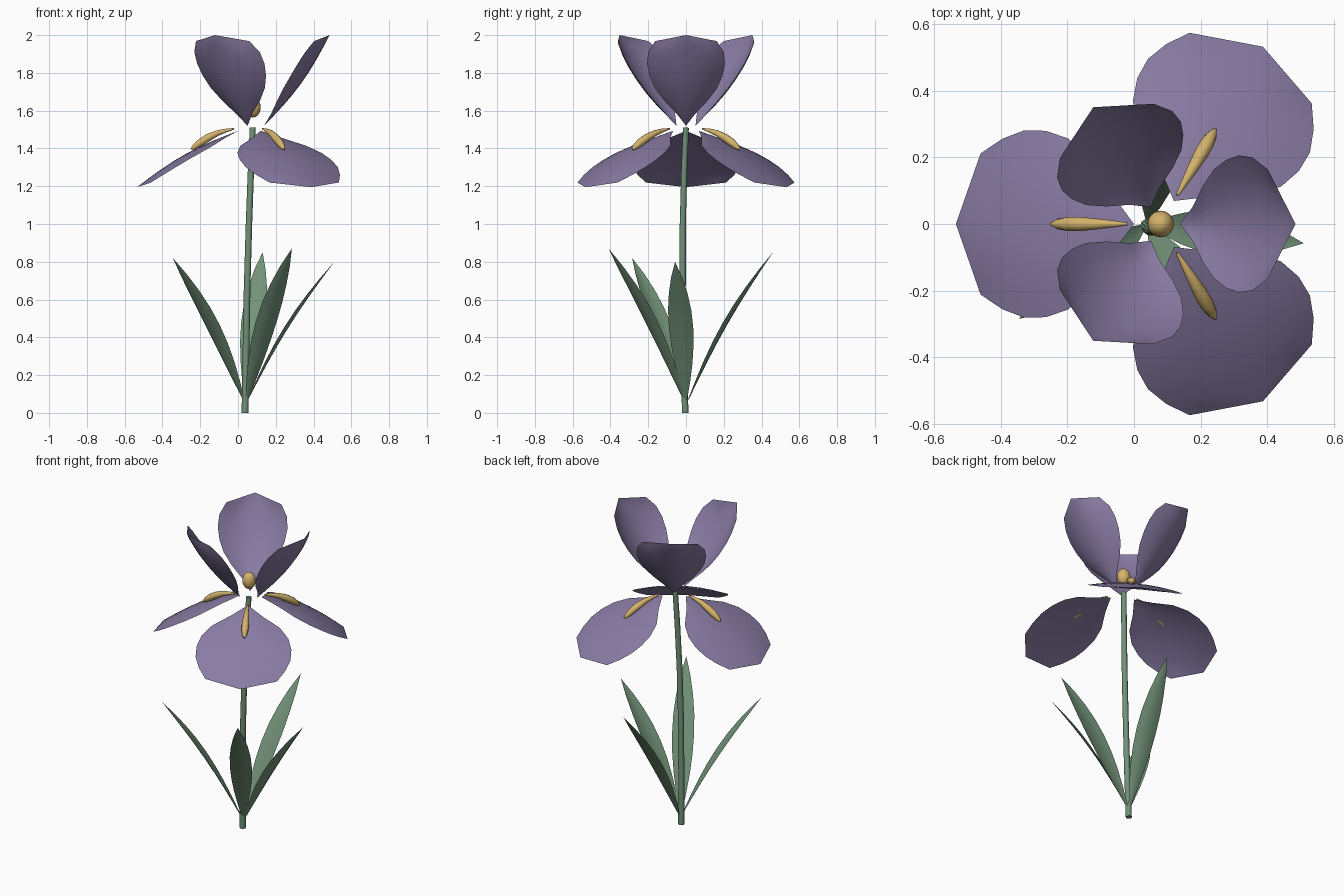
import bpy, bmesh, math
from mathutils import Vector

if "Cube" in bpy.data.objects:
    bpy.data.objects.remove(bpy.data.objects["Cube"])


def mat(name, rgb):
    m = bpy.data.materials.new(name)
    m.diffuse_color = (*rgb, 1)
    m.use_nodes = True
    m.node_tree.nodes["Principled BSDF"].inputs["Base Color"].default_value = m.diffuse_color
    return m


PURPLE = mat("petal_purple", (0.25, 0.20, 0.37))
GOLD = mat("golden_yellow", (0.66, 0.45, 0.15))
GREEN = mat("leaf_green", (0.17, 0.29, 0.19))


def finish(name, bm, material):
    me = bpy.data.meshes.new(name)
    bm.to_mesh(me)
    bm.free()
    me.materials.append(material)
    for p in me.polygons:
        p.use_smooth = True
    ob = bpy.data.objects.new(name, me)
    bpy.context.collection.objects.link(ob)
    return ob


def blade(name, origin, angle, start, end, widths, arch, cup, material, cols=8):
    """Curved sheet from start to end (radius, height), pointing along angle.
    arch lifts the midrib, cup lifts the rims in proportion to the width."""
    out = Vector((math.cos(angle), math.sin(angle), 0))
    side = Vector((-out.y, out.x, 0))
    up = Vector((0, 0, 1))
    dr, dz = end[0] - start[0], end[1] - start[1]
    length = math.hypot(dr, dz)
    normal = out * (-dz / length) + up * (dr / length)
    bm = bmesh.new()
    rows, n = [], len(widths) - 1
    for i, w in enumerate(widths):
        t = i / n
        mid = Vector((origin[0], origin[1], 0)) + out * (start[0] + dr * t) + up * (start[1] + dz * t)
        mid += normal * arch * math.sin(math.pi * t)
        if w == 0:
            rows.append([bm.verts.new(mid)])
            continue
        row = []
        for j in range(cols + 1):
            u = 2 * j / cols - 1
            row.append(bm.verts.new(mid + side * (w * u) + normal * (cup * w * u * u)))
        rows.append(row)
    for a, b in zip(rows, rows[1:]):
        for j in range(cols):
            if len(a) == 1:
                bm.faces.new((a[0], b[j], b[j + 1]))
            elif len(b) == 1:
                bm.faces.new((a[j], b[0], a[j + 1]))
            else:
                bm.faces.new((a[j], b[j], b[j + 1], a[j + 1]))
    bmesh.ops.recalc_face_normals(bm, faces=bm.faces)
    if sum((f.normal.z for f in bm.faces)) < 0:
        bmesh.ops.reverse_faces(bm, faces=bm.faces)
    return finish(name, bm, material)


def tube(name, path, radii, material, sides=10):
    """Round tube through the path points with one radius per point."""
    bm = bmesh.new()
    rings = []
    for i, p in enumerate(path):
        d = (path[min(i + 1, len(path) - 1)] - path[max(i - 1, 0)]).normalized()
        a = d.orthogonal().normalized() if abs(d.z) < 0.9 else Vector((1, 0, 0))
        if abs(d.z) < 0.9:
            a = d.cross(Vector((0, 0, 1))).normalized()
        b = d.cross(a)
        rings.append([bm.verts.new(p + (a * math.cos(k * math.tau / sides)
                                        + b * math.sin(k * math.tau / sides)) * radii[i])
                      for k in range(sides)])
    for r, s in zip(rings, rings[1:]):
        for k in range(sides):
            bm.faces.new((r[k], r[(k + 1) % sides], s[(k + 1) % sides], s[k]))
    bm.faces.new(rings[0])
    bm.faces.new(rings[-1])
    bmesh.ops.recalc_face_normals(bm, faces=bm.faces)
    ob = finish(name, bm, material)
    for p in list(ob.data.polygons)[-2:]:
        p.use_smooth = False
    return ob


CENTRE = (0.08, 0.0)

# stem
tube("stem", [Vector(p) for p in ((0.037, -0.004, 0), (0.042, -0.012, 0.3), (0.048, -0.018, 0.65),
                                  (0.058, -0.017, 1.0), (0.069, -0.009, 1.3), (0.078, 0, 1.51))],
     [0.018, 0.018, 0.0175, 0.017, 0.0165, 0.016], GREEN)

FALL = [0, 0.09, 0.2, 0.257, 0.28, 0.281, 0.256, 0.212, 0]
STANDARD = [0, 0.05, 0.115, 0.165, 0.193, 0.206, 0.2, 0.163, 0]
BEARD = [(0.10, 1.504, 0.004), (0.14, 1.496, 0.010), (0.19, 1.481, 0.016), (0.24, 1.456, 0.021),
         (0.28, 1.431, 0.021), (0.31, 1.409, 0.015), (0.328, 1.395, 0.005)]

for k in range(3):
    # drooping lower petals with a golden beard on each
    a = math.pi + k * math.tau / 3
    blade(f"lower_petal_{k + 1}", CENTRE, a, (0.08, 1.493), (0.615, 1.195), FALL, 0.028, -0.12, PURPLE)
    tube(f"beard_{k + 1}", [Vector((CENTRE[0] + r * math.cos(a), r * math.sin(a), z)) for r, z, _ in BEARD],
         [w for _, _, w in BEARD], GOLD)
    # upright inner petals, cupped inwards
    blade(f"upper_petal_{k + 1}", CENTRE, k * math.tau / 3, (0.058, 1.52), (0.405, 2.0),
          STANDARD, -0.028, 0.36, PURPLE)

# golden heart of the flower
bm = bmesh.new()
bmesh.ops.create_uvsphere(bm, u_segments=16, v_segments=10, radius=1)
for v in bm.verts:
    v.co = Vector((0.08 + v.co.x * 0.04, v.co.y * 0.04, 1.617 + v.co.z * 0.053))
finish("flower_heart", bm, GOLD)

# leaves around the foot of the stem
LEAF = [0.008, 0.03, 0.048, 0.06, 0.065, 0.062, 0.05, 0.03, 0]
for k, (x, y, z) in enumerate([(0.285, -0.41, 0.87), (-0.345, -0.285, 0.82),
                               (0.51, -0.058, 0.80), (0.13, 0.46, 0.85)]):
    dx, dy = x - 0.04, y
    blade(f"leaf_{k + 1}", (0.04, 0), math.atan2(dy, dx), (0.014, 0.07), (math.hypot(dx, dy), z),
          LEAF, 0.022, 0.2, GREEN, cols=4)
